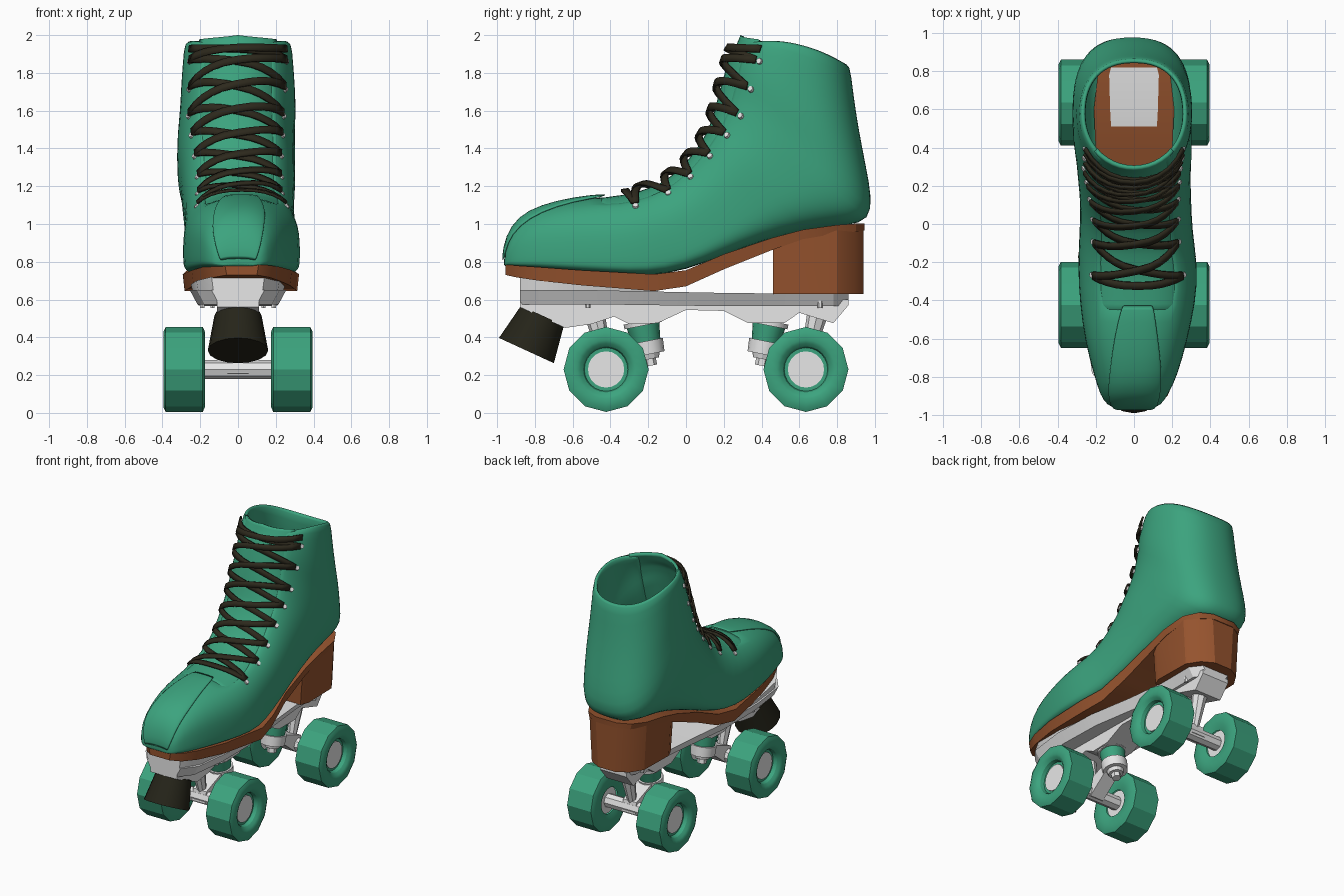
import bpy, bmesh
from math import sin, cos, pi, radians
from mathutils import Vector

cube = bpy.data.objects.get("Cube")
if cube:
    bpy.data.objects.remove(cube)


def material(name, rgb):
    m = bpy.data.materials.new(name)
    m.use_nodes = True
    m.diffuse_color = (*rgb, 1)
    m.node_tree.nodes["Principled BSDF"].inputs["Base Color"].default_value = (*rgb, 1)
    return m


GREEN = material("green leather", (.045, .37, .21))
BROWN = material("brown sole", (.3, .086, .027))
METAL = material("pale metal", (.8, .8, .8))
LACE = material("dark lace", (.026, .022, .012))
RUBBER = material("black rubber", (.019, .018, .01))
WHITE = material("white eyelet", (.85, .85, .85))


def finish(name, bm, mat, thick=0, offset=0, sub=0, angle=28):
    me = bpy.data.meshes.new(name)
    bm.to_mesh(me)
    bm.free()
    ob = bpy.data.objects.new(name, me)
    bpy.context.collection.objects.link(ob)
    me.materials.append(mat)
    bpy.ops.object.select_all(action='DESELECT')
    ob.select_set(True)
    bpy.context.view_layer.objects.active = ob
    bpy.ops.object.shade_smooth_by_angle(angle=radians(angle))
    if thick:
        s = ob.modifiers.new("thickness", 'SOLIDIFY')
        s.thickness, s.offset = thick, offset
    if sub:
        s = ob.modifiers.new("smooth", 'SUBSURF')
        s.levels = s.render_levels = sub
    return ob


def grid(name, us, vs, f, mat, **kw):
    """Surface through f(u, v); coincident seams are welded."""
    bm = bmesh.new()
    rows = [[bm.verts.new(f(u, v)) for v in vs] for u in us]
    for a, b in zip(rows, rows[1:]):
        for k in range(len(vs) - 1):
            bm.faces.new((a[k], a[k + 1], b[k + 1], b[k]))
    bmesh.ops.remove_doubles(bm, verts=bm.verts, dist=1e-5)
    bmesh.ops.recalc_face_normals(bm, faces=bm.faces)
    return finish(name, bm, mat, **kw)


def slab(name, rows, mat, inset=.01, cx=0):
    """Loft of rectangles along y: rows of (y, half width, bottom, top)."""
    bm = bmesh.new()
    loops = []
    for y, w, lo, hi in rows:
        c = cx * max(0, min(1, .6 - y))
        pts = ((c - w + inset, lo), (c + w - inset, lo), (c + w, hi), (c - w, hi))
        loops.append([bm.verts.new((x, y, z)) for x, z in pts])
    for a, b in zip(loops, loops[1:]):
        for k in range(4):
            bm.faces.new((a[k], a[k - 1], b[k - 1], b[k]))
    bm.faces.new(loops[0])
    bm.faces.new(loops[-1])
    bmesh.ops.recalc_face_normals(bm, faces=bm.faces)
    return finish(name, bm, mat)


def prism(name, profile, half, mat):
    """Side profile of (y, z) extruded across x."""
    bm = bmesh.new()
    f = bm.faces.new([bm.verts.new((-half, y, z)) for y, z in profile])
    ext = bmesh.ops.extrude_face_region(bm, geom=[f])["geom"]
    bmesh.ops.translate(bm, vec=(2 * half, 0, 0),
                        verts=[g for g in ext if isinstance(g, bmesh.types.BMVert)])
    bmesh.ops.recalc_face_normals(bm, faces=bm.faces)
    return finish(name, bm, mat)


def rod(name, p, q, r0, r1, n, mat):
    p, q = Vector(p), Vector(q)
    bm = bmesh.new()
    bmesh.ops.create_cone(bm, cap_ends=True, segments=n, radius1=r0, radius2=r1, depth=(q - p).length)
    ob = finish(name, bm, mat)
    ob.location = (p + q) / 2
    ob.rotation_euler = (q - p).to_track_quat('Z', 'Y').to_euler()
    return ob


# Boot rings, toe to collar: base y, z, front y, z, half width, x shift, widest point, base squareness
RINGS = [
    (-.965, .78, -.965, .805, .10, 0, .4, 4), (-.95, .775, -.945, .93, .14, 0, .35, 5),
    (-.9, .77, -.88, 1.03, .178, 0, .3, 6), (-.8, .765, -.77, 1.09, .218, .01, .3, 6),
    (-.62, .75, -.6, 1.13, .268, .01, .3, 6), (-.4, .735, -.42, 1.15, .305, .02, .3, 6),
    (-.2, .722, -.28, 1.17, .315, .02, .32, 6), (0, .755, -.14, 1.22, .295, .01, .35, 6),
    (.2, .835, -.03, 1.3, .29, .01, .4, 5), (.42, .915, .05, 1.4, .295, 0, .45, 4),
    (.65, .97, .11, 1.5, .305, 0, .5, 3.2), (.86, .99, .145, 1.6, .312, -.01, .5, 3),
    (.975, 1.02, .165, 1.68, .315, -.01, .5, 2.8), (.985, 1.14, .19, 1.77, .31, -.01, .5, 2.5),
    (.955, 1.3, .21, 1.84, .308, 0, .5, 2.4), (.915, 1.5, .23, 1.9, .303, 0, .5, 2.3),
    (.885, 1.7, .255, 1.94, .293, 0, .5, 2.3), (.87, 1.85, .28, 1.965, .285, 0, .5, 2.3)]
LAST = len(RINGS) - 1
SEG = 32


def boot_pt(i, deg, off=0):
    """Point on the boot at ring i; deg runs from the front centre line."""
    k = min(int(i), LAST - 1)
    by, bz, ty, tz, w, cx, c, n = [a + (b - a) * (i - k) for a, b in zip(RINGS[k], RINGS[k + 1])]
    a = radians(deg)
    sx, sv = sin(a), cos(a)
    e = 2 / n if sv < 0 else .8 + .2 * (i / LAST) ** 4
    x = w * abs(sx) ** e * (1 if sx > 0 else -1)
    v = abs(sv) ** e * (1 if sv > 0 else -1)
    s = c + v * (c if v < 0 else 1 - c)
    bow = .055 * (i / LAST) ** 6 * 4 * s * (1 - s)
    p = Vector((cx + x, by + (ty - by) * s, bz + (tz - bz) * s + bow))
    axis = Vector((0, ty - by, tz - bz)).normalized()
    p += off * (Vector((1, 0, 0)) * sx + axis * sv)
    if i < 3:
        p.y -= off
    return p


# Boot shell, open along the throat and at the collar
bm = bmesh.new()
rings = [[bm.verts.new(boot_pt(i, 360 * k / SEG)) for k in range(SEG)] for i in range(LAST + 1)]
throat = []
bm.faces.new(rings[0])
for i in range(LAST):
    for k in range(SEG):
        j = (k + 1) % SEG
        f = bm.faces.new((rings[i][k], rings[i][j], rings[i + 1][j], rings[i + 1][k]))
        if i >= 5 and (k < 3 or k >= SEG - 3):
            throat.append(f)
bmesh.ops.recalc_face_normals(bm, faces=bm.faces)
bmesh.ops.delete(bm, geom=throat, context='FACES')
finish("boot_shell", bm, GREEN, thick=.035, offset=-1, sub=1, angle=180)


# Tongue with a raised pointed top
def tongue_pt(i, deg):
    p = boot_pt(i, deg, -.018)
    p.z += .035 * max(0, i - LAST + 1) * (1 - abs(deg) / 48)
    return p


grid("tongue", [4.7 + (LAST - 4.7) * k / 40 for k in range(41)], range(-48, 49, 8), tongue_pt,
     GREEN, thick=.02, angle=60)

# Raised toe panel, narrowing backwards
spread = [60, 55, 45, 33, 20, 11]
grid("toe_panel", range(6), [k / 6 for k in range(-6, 7)],
     lambda i, t: boot_pt(i, spread[i] * t, .006), GREEN, thick=.014, sub=1, angle=60)


# Laces: flat ribbons that follow the boot between eyelets
def eyelet_angle(r):
    return 42 + 13 * ((r - 6) / 9.4) ** 2


def lace(i, j, side, lift):
    def f(t, edge):
        arch = sin(pi * t)
        r = i + (j - i) * t - .3 * arch
        deg = side * eyelet_angle(r) * (1 - 2 * t)
        along = (boot_pt(r + .1, deg) - boot_pt(r - .1, deg)).normalized()
        return boot_pt(r, deg, .012 + lift * arch) + along * edge * .02
    grid("lace", [k / 10 for k in range(11)], (-1, 1), f, LACE, thick=.014, angle=60)


eyelets = [6, 7.2, 8.2, 9.3, 10.5, 11.9, 13.6, 15.4]
for a, b in zip(eyelets, eyelets[1:]):
    lace(a, b, 1, .006)
    lace(a, b, -1, .02)
lace(eyelets[0], eyelets[0], 1, .005)
lace(eyelets[-1], eyelets[-1] + .8, 1, .006)
lace(eyelets[-1], eyelets[-1] + .8, -1, .02)
for e in eyelets:
    for side in (-1, 1):
        d = side * (eyelet_angle(e) + 3)
        rod("eyelet", boot_pt(e, d, -.01), boot_pt(e, d, .008), .019, .015, 8, WHITE)

# Sole, heel block and inside floor
slab("sole", [(-.955, .09, .73, .787), (-.9, .155, .718, .78), (-.78, .207, .7, .772),
              (-.55, .265, .675, .755), (-.17, .308, .645, .734), (0, .28, .67, .755),
              (.2, .25, .76, .84), (.45, .245, .86, .925), (.62, .25, .92, .97),
              (.8, .24, .95, .995), (.9, .18, .96, 1.002), (.945, .09, .965, 1.003)], BROWN, cx=.02)
slab("heel", [(.46, .215, .63, .9), (.52, .24, .63, .94), (.8, .234, .63, .97),
              (.89, .177, .63, .98), (.94, .09, .63, .98)], BROWN, inset=.02)
slab("insole", [(.1, .17, .87, .9), (.37, .2, .95, .985), (.6, .21, 1, 1.04),
                (.78, .19, 1.03, 1.06), (.88, .1, 1.04, 1.07)], BROWN)
slab("insole_patch", [(.51, .12, 1.018, 1.026), (.6, .125, 1.036, 1.044),
                      (.78, .13, 1.056, 1.064), (.82, .12, 1.06, 1.068)], METAL)

# Plate, front spacer and ribbed underside
slab("plate", [(-.88, .14, .575, .65), (-.78, .22, .575, .65), (-.5, .255, .575, .65),
               (-.15, .25, .57, .642), (.2, .2, .565, .635), (.5, .17, .565, .632),
               (.78, .17, .565, .632), (.86, .11, .57, .632)], METAL, inset=.04)
slab("front_spacer", [(-.88, .14, .645, .72), (-.75, .22, .645, .7), (-.5, .25, .645, .68),
                      (-.15, .24, .64, .655)], METAL)
prism("plate_rib", [(-.88, .6), (-.88, .56), (-.64, .45), (-.5, .47), (-.38, .51), (-.3, .47),
                    (-.15, .475), (0, .545), (.2, .54), (.33, .475), (.52, .475), (.6, .53),
                    (.78, .475), (.86, .57), (.86, .6)], .11, METAL)
for y, x in ((-.52, .19), (.71, .135)):
    for side in (-1, 1):
        rod("plate_bolt", (side * x, y, .61), (side * x, y, .555), .016, .013, 6, METAL)

# Toe stop
rod("toe_stop", (0, -.76, .515), (0, -.845, .33), .125, .16, 16, RUBBER)

# Trucks: the rear one mirrors the front one
TIRE = [(.19, .095), (.175, .14), (.175, .2), (.187, .225), (.383, .225), (.395, .2),
        (.395, .155), (.387, .138), (.372, .122), (.345, .115), (.345, .09)]


def wheel_pt(side, ya, k, p):
    """Twelve-sided tread around a round recess."""
    r = p[1] * (cos(pi / 12) if k % 2 and p[1] > .16 else 1)
    a = pi * k / 12
    return (side * p[0], ya + r * cos(a), .23 + r * sin(a))


for label, yc, s in (("front", -.233, -1), ("rear", .445, 1)):
    def pin(z):
        return (0, yc - s * (.49 - z) * .2, z)
    for part, hi, lo, r0, r1, n, mat in (
            ("washer", .487, .462, .1, .1, 16, METAL), ("cushion", .465, .37, .088, .075, 16, GREEN),
            ("yoke", .38, .31, .09, .085, 16, METAL), ("lower_cup", .315, .285, .06, .05, 12, METAL),
            ("kingpin_nut", .29, .25, .033, .033, 6, METAL)):
        rod(f"{label}_{part}", pin(hi), pin(lo), r0, r1, n, mat)
    ya = yc + s * .19
    prism(label + "_hanger", [(yc, .375), (yc, .31), (ya - s * .03, .185), (ya + s * .045, .21),
                              (ya + s * .03, .29)], .055, METAL)
    rod(label + "_pivot", (0, ya, .27), (0, ya + s * .06, .52), .03, .055, 8, METAL)
    rod(label + "_axle", (-.2, ya, .23), (.2, ya, .23), .05, .05, 8, METAL)
    for side in (-1, 1):
        grid(label + "_wheel", range(25), TIRE, lambda k, p: wheel_pt(side, ya, k, p), GREEN)
        rod(label + "_hub", (side * .2, ya, .23), (side * .352, ya, .23), .096, .096, 20, METAL)
